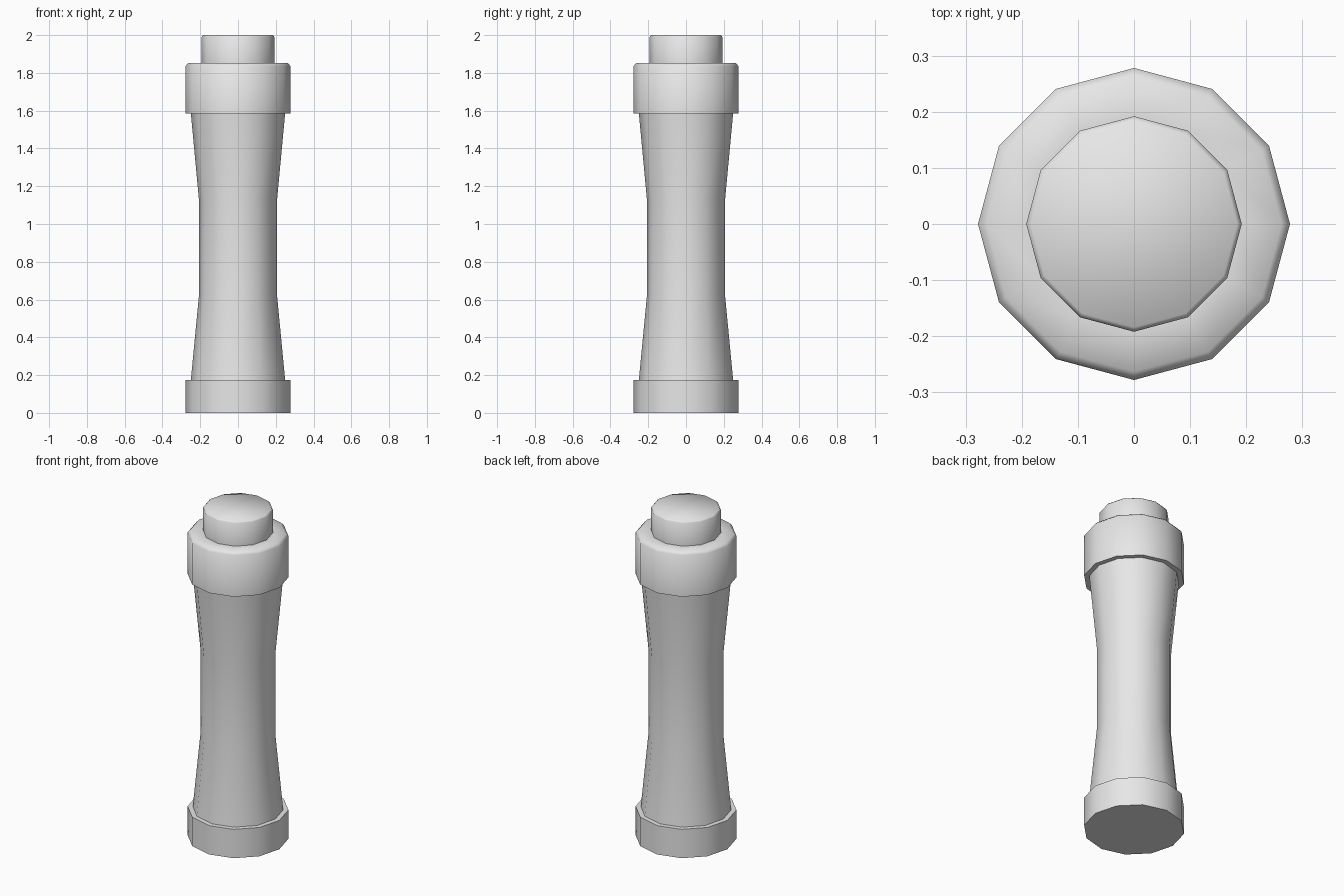
import bpy
import bmesh
import math

SIDES = 12

cube = bpy.data.objects.get("Cube")
if cube:
    bpy.data.objects.remove(cube, do_unlink=True)

grey = bpy.data.materials.new("light grey")
grey.use_nodes = True
colour = (0.8, 0.8, 0.8, 1.0)
grey.diffuse_color = colour
for node in grey.node_tree.nodes:
    if node.type == "BSDF_PRINCIPLED":
        node.inputs["Base Color"].default_value = colour


def turned_part(name, profile):
    """Turn a (radius, height) profile into a closed twelve-sided solid."""
    bm = bmesh.new()
    rings = []
    for radius, z in profile:
        ring = []
        for i in range(SIDES):
            a = math.tau * i / SIDES
            ring.append(bm.verts.new((radius * math.cos(a), radius * math.sin(a), z)))
        rings.append(ring)
    for low, high in zip(rings, rings[1:]):
        for i in range(SIDES):
            j = (i + 1) % SIDES
            bm.faces.new((low[i], low[j], high[j], high[i]))
    bm.faces.new(rings[0][::-1])
    bm.faces.new(rings[-1])
    mesh = bpy.data.meshes.new(name)
    bm.to_mesh(mesh)
    bm.free()
    mesh.materials.append(grey)
    obj = bpy.data.objects.new(name, mesh)
    bpy.context.collection.objects.link(obj)
    bpy.ops.object.select_all(action="DESELECT")
    obj.select_set(True)
    bpy.context.view_layer.objects.active = obj
    bpy.ops.object.shade_smooth_by_angle(angle=math.radians(60))
    return obj


# Plain foot ring
turned_part("base", [(0.278, 0), (0.278, 0.175)])

# Waisted grip
turned_part("grip", [(0.25, 0.17), (0.207, 0.62), (0.207, 1.13), (0.25, 1.59)])

# Upper ring with a chamfered top edge
turned_part("collar", [(0.278, 1.585), (0.278, 1.836), (0.263, 1.852), (0.19, 1.852)])

# Push button with a fine chamfer
turned_part("button", [(0.192, 1.845), (0.192, 1.991), (0.184, 2.0)])
